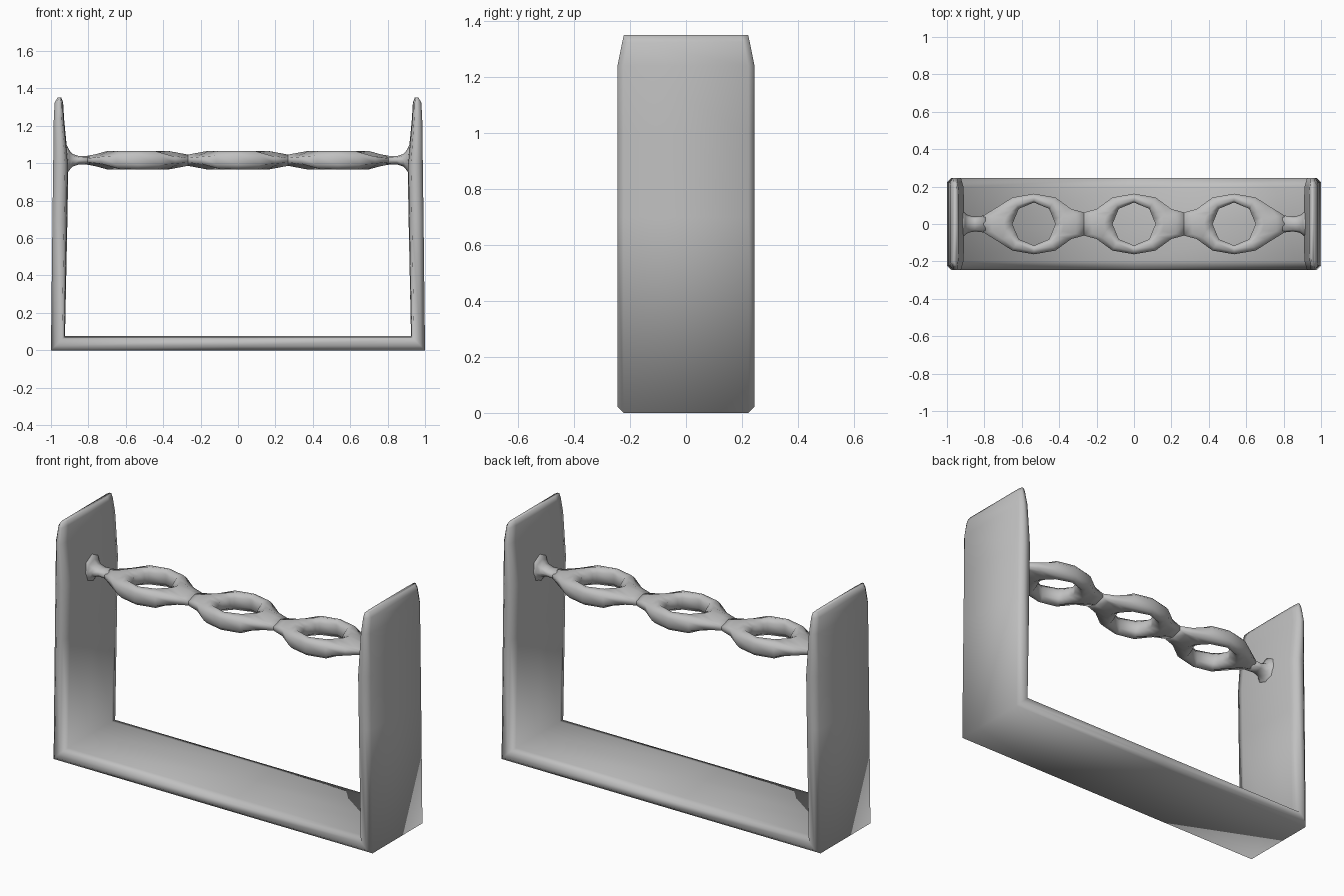
import bpy, bmesh
from mathutils import Vector

cube = bpy.data.objects.get("Cube")
if cube:
    bpy.data.objects.remove(cube)

grey = bpy.data.materials.new("plain_grey")
grey.use_nodes = True
grey.diffuse_color = (0.53, 0.53, 0.53, 1)
grey.node_tree.nodes["Principled BSDF"].inputs["Base Color"].default_value = grey.diffuse_color


def loft(name, rings, closed=False, caps=True, location=(0, 0, 0)):
    """Skin a row of equal point rings into one smooth mesh."""
    bm = bmesh.new()
    rows = [[bm.verts.new(p) for p in ring] for ring in rings]
    pairs = list(zip(rows, rows[1:]))
    if closed:
        pairs.append((rows[-1], rows[0]))
    for a, b in pairs:
        for i in range(len(a)):
            j = (i + 1) % len(a)
            bm.faces.new((a[i], a[j], b[j], b[i]))
    if caps and not closed:
        bm.faces.new(rows[0])
        bm.faces.new(rows[-1])
    bmesh.ops.recalc_face_normals(bm, faces=bm.faces)
    mesh = bpy.data.meshes.new(name)
    bm.to_mesh(mesh)
    bm.free()
    mesh.shade_smooth()
    mesh.materials.append(grey)
    obj = bpy.data.objects.new(name, mesh)
    obj.location = location
    bpy.context.collection.objects.link(obj)
    return obj


# U-shaped frame: (outer x, inner x, outer z, inner z, half depth) from top to middle
half = [(0.965, 0.945, 1.35, 1.35, 0.222),
        (0.98, 0.935, 1.325, 1.325, 0.228),
        (0.985, 0.93, 1.24, 1.24, 0.245),
        (0.988, 0.907, 1.0, 1.0, 0.245),
        (0.992, 0.912, 0.7, 0.7, 0.245),
        (1.0, 0.925, 0.0, 0.075, 0.245),
        (0.0, 0.0, 0.0, 0.075, 0.245)]
stations = half + [(-xo, -xi, zo, zi, w) for xo, xi, zo, zi, w in half[-2::-1]]


def frame_section(xo, xi, zo, zi, w):
    outer, inner = Vector((xo, 0, zo)), Vector((xi, 0, zi))
    side = [(0, w - 0.022), (0.3, w), (0.78, w), (0.95, w * 0.8)]
    profile = side + [(1, 0)] + [(t, -y) for t, y in reversed(side)]
    return [outer.lerp(inner, t) + Vector((0, y, 0)) for t, y in profile]


loft("u_frame", [frame_section(*s) for s in stations])

# Ring links: outline quarter (x, y, edge half height) toward a neighbour or an end
BAR_Z, PITCH, HOLE = 1.016, 0.535, 0.115
to_link = [(PITCH / 2, 0, 0.03), (PITCH / 2, 0.062, 0.012), (0.2, 0.08, 0.018),
           (0.115, 0.142, 0.025), (0, 0.162, 0.025)]
to_end = [(0.27, 0, 0.024), (0.27, 0.045, 0.01), (0.2, 0.088, 0.018),
          (0.115, 0.142, 0.025), (0, 0.162, 0.025)]
diag = HOLE * 0.5 ** 0.5
east, corner = Vector((HOLE, 0, 0)), Vector((diag, diag, 0))
hole = [east, east.lerp(corner, 0.35), east.lerp(corner, 0.7), corner, Vector((0, HOLE, 0))]


def quarter(outline):
    return [(x, y, h, q.x, q.y) for (x, y, h), q in zip(outline, hole)]


def link_section(x, y, h, qx, qy):
    p, q = Vector((x, y, 0)), Vector((qx, qy, 0))
    top = [(0, 0.025), (0.3, 0.05), (0.72, max(0.037, h + 0.02)), (1, h)]
    if (p - q).length > 0.1:
        top[2] = (0.72, h + 0.008)
    loop = top + [(t, -z) for t, z in reversed(top)]
    return [q.lerp(p, t) + Vector((0, 0, z)) for t, z in loop]


def ring_link(name, cx, right, left):
    upper = quarter(right) + [(-x, y, h, -qx, qy) for x, y, h, qx, qy in quarter(left)[-2::-1]]
    lower = [(x, -y, h, qx, -qy) for x, y, h, qx, qy in upper[-2:0:-1]]
    loft(name, [link_section(*s) for s in upper + lower], closed=True, location=(cx, 0, BAR_Z))


ring_link("left_ring", PITCH, to_end, to_link)
ring_link("middle_ring", 0, to_link, to_link)
ring_link("right_ring", -PITCH, to_link, to_end)

# Flared stubs joining the outer rings to the walls: (x, half width, half height)
stub = [(0.795, 0.046, 0.024), (0.85, 0.04, 0.022), (0.885, 0.046, 0.034),
        (0.903, 0.058, 0.055), (0.918, 0.075, 0.085), (0.94, 0.075, 0.085)]
oval = [(1, 0), (0.75, 0.7), (0, 1), (-0.75, 0.7), (-1, 0), (-0.75, -0.7), (0, -1), (0.75, -0.7)]
for side, sign in (("left", 1), ("right", -1)):
    loft(side + "_stub", [[(sign * x, w * a, h * b) for a, b in oval] for x, w, h in stub],
         location=(0, 0, BAR_Z))
